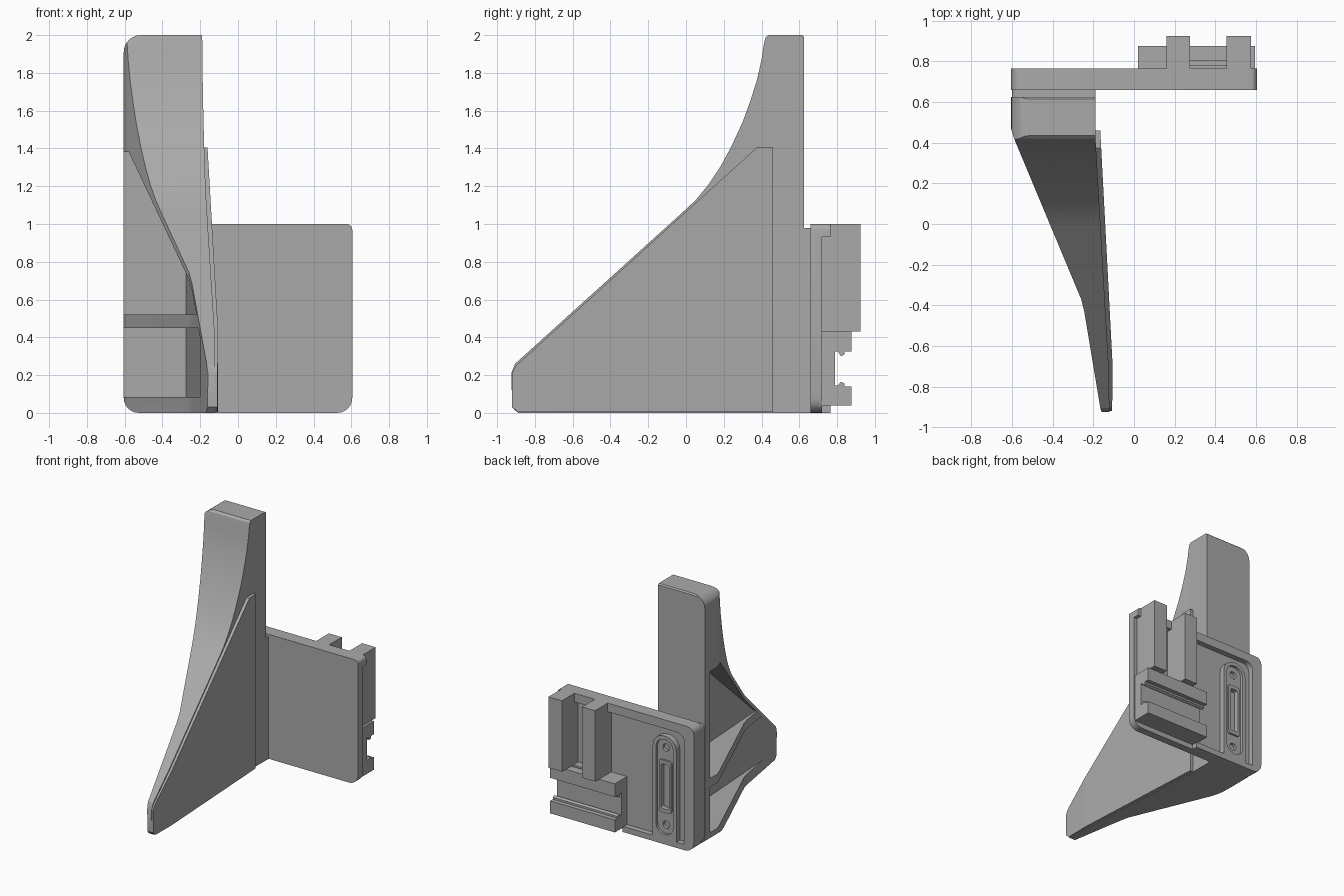
import bpy, bmesh, math

if "Cube" in bpy.data.objects:
    bpy.data.objects.remove(bpy.data.objects["Cube"])

grey = bpy.data.materials.new("mid_grey")
grey.diffuse_color = (0.40, 0.40, 0.40, 1)
grey.use_nodes = True
grey.node_tree.nodes["Principled BSDF"].inputs["Base Color"].default_value = grey.diffuse_color


def prism(name, pts, axis, a, b):
    """Extrude a 2D outline along an axis between a and b."""
    place = {"x": lambda p, t: (t, p[0], p[1]),
             "y": lambda p, t: (p[0], t, p[1]),
             "z": lambda p, t: (p[0], p[1], t)}[axis]
    bm = bmesh.new()
    lo = [bm.verts.new(place(p, a)) for p in pts]
    hi = [bm.verts.new(place(p, b)) for p in pts]
    n = len(pts)
    bm.faces.new(lo)
    bm.faces.new(hi)
    for i in range(n):
        bm.faces.new((lo[i], lo[(i + 1) % n], hi[(i + 1) % n], hi[i]))
    bmesh.ops.recalc_face_normals(bm, faces=bm.faces)
    me = bpy.data.meshes.new(name)
    bm.to_mesh(me)
    bm.free()
    me.materials.append(grey)
    ob = bpy.data.objects.new(name, me)
    bpy.context.collection.objects.link(ob)
    return ob


def box(name, x0, x1, y0, y1, z0, z1):
    return prism(name, [(x0, y0), (x1, y0), (x1, y1), (x0, y1)], "z", z0, z1)


def rounded(x0, x1, z0, z1, radii, seg=6):
    """Rectangle outline; radii for lower left, lower right, upper right, upper left."""
    pts = []
    corners = [(x0, z0, 1, 1, 180), (x1, z0, -1, 1, 270), (x1, z1, -1, -1, 0), (x0, z1, 1, -1, 90)]
    for (x, z, sx, sz, ang), r in zip(corners, radii):
        if r == 0:
            pts.append((x, z))
            continue
        for i in range(seg + 1):
            t = math.radians(ang + 90 * i / seg)
            pts.append((x + sx * r + r * math.cos(t), z + sz * r + r * math.sin(t)))
    return pts


def boolean(ob, tool, op):
    tool.hide_render = True
    m = ob.modifiers.new("cut", "BOOLEAN")
    m.operation, m.object, m.solver = op, tool, "EXACT"
    bpy.context.view_layer.objects.active = ob
    bpy.ops.object.modifier_apply(modifier=m.name)
    bpy.data.objects.remove(tool)


def smooth(ob):
    bpy.ops.object.select_all(action="DESELECT")
    ob.select_set(True)
    bpy.context.view_layer.objects.active = ob
    bpy.ops.object.shade_smooth_by_angle(angle=math.radians(25))


# Tall post sweeping down into a narrow wing: side profile x plan x front outline
curve = [(0.05, 1.125), (0.12, 1.21), (0.18, 1.30), (0.24, 1.41), (0.30, 1.54), (0.34, 1.65),
         (0.375, 1.76), (0.40, 1.87), (0.412, 1.95), (0.42, 1.985), (0.435, 2.0)]
side = [(0.625, 0), (-0.89, 0), (-0.92, 0.03), (-0.925, 0.21), (-0.905, 0.26), (-0.02, 1.06)]
post = prism("post_and_wing", side + curve + [(0.615, 2.0), (0.625, 1.99)], "x", -0.7, 0.1)
plan = [(-0.605, 0.7), (-0.605, 0.47), (-0.59, 0.42), (-0.26, -0.37), (-0.245, -0.43),
        (-0.165, -0.91), (-0.15, -0.95), (-0.12, -0.95), (-0.125, -0.7), (-0.19, 0.43), (-0.19, 0.7)]
boolean(post, prism("plan_helper", plan, "z", -0.1, 2.1), "INTERSECT")
boolean(post, prism("front_helper", rounded(-0.605, 0, 0, 2, (0.08, 0, 0, 0.09)), "y", -1.5, 1.5),
        "INTERSECT")

# Pocket behind the slope, open to the left and split by a rib
pocket_plan = [(-0.9, 0.56), (-0.275, 0.56), (-0.2, -0.7), (-0.9, -0.7)]
low = [(0.6, 0.085), (-0.8, 0.085), (-0.8, 0.3), (-0.64, 0.45), (0.6, 0.45)]
high = [(0.6, 0.52), (-0.58, 0.52), (0.39, 1.38), (0.6, 1.38)]
for profile in (low, high):
    cutter = prism("pocket_cutter", profile, "x", -0.9, 0)
    boolean(cutter, prism("pocket_plan_helper", pocket_plan, "z", 0, 2), "INTERSECT")
    boolean(post, cutter, "DIFFERENCE")
smooth(post)

# Raised panel on the wing's right side
panel = prism("side_panel", [(0.46, 0.005), (-0.89, 0.005), (-0.92, 0.03), (-0.92, 0.215), (-0.9, 0.25),
                             (0.375, 1.405), (0.46, 1.405)], "x", -0.3, 0.1)
boolean(panel, prism("panel_helper", [(-0.20, 0.5), (-0.168, 0.5), (-0.105, -0.7), (-0.108, -0.95),
                                      (-0.135, -0.95), (-0.14, -0.7)], "z", -0.1, 2), "INTERSECT")

# Neck joining post and mounting plate
prism("neck", rounded(-0.6, -0.19, 0, 0.98, (0.08, 0, 0, 0.03)), "y", 0.6, 0.68)

# Mounting plate with a recessed back
plate = prism("mounting_plate", rounded(-0.605, 0.605, 0, 1, (0.08, 0.08, 0.03, 0.05)), "y", 0.66, 0.765)
boolean(plate, prism("recess_cutter", rounded(-0.52, 0.9, 0.045, 0.93, (0, 0, 0, 0.06)), "y", 0.72, 0.9),
        "DIFFERENCE")
boolean(plate, box("edge_cutter", 0.03, 0.9, 0.72, 0.9, -0.1, 0.1), "DIFFERENCE")
smooth(plate)

# Rounded pad with a slot and two screw holes
pad = prism("slot_pad", rounded(-0.45, -0.24, 0.03, 0.87, (0, 0, 0.1, 0.1), 8), "y", 0.70, 0.765)
boolean(pad, prism("pad_cutter", rounded(-0.42, -0.27, 0.08, 0.84, (0.07,) * 4, 8), "y", 0.745, 0.9),
        "DIFFERENCE")
boolean(pad, prism("slot_cutter", rounded(-0.39, -0.30, 0.27, 0.65, (0.015,) * 4, 3), "y", 0.715, 0.9),
        "DIFFERENCE")
for z in (0.15, 0.77):
    boolean(pad, prism("hole_cutter", rounded(-0.375, -0.315, z - 0.03, z + 0.03, (0.0299,) * 4, 5),
                       "y", 0.715, 0.9), "DIFFERENCE")
smooth(pad)
rim = prism("slot_rim", rounded(-0.40, -0.29, 0.25, 0.67, (0.02,) * 4, 3), "y", 0.71, 0.76)
boolean(rim, prism("rim_cutter", rounded(-0.38, -0.31, 0.28, 0.64, (0.015,) * 4, 3), "y", 0.72, 0.9),
        "DIFFERENCE")

# Two upright rails
for name, x0, x1 in (("inner_rail", 0.16, 0.275), ("outer_rail", 0.455, 0.575)):
    box(name, x0, x1, 0.70, 0.925, 0.43, 1.0)

# Lower block with a horizontal T-shaped channel
channel = [(0.70, 0.43), (0.875, 0.43), (0.875, 0.325), (0.84, 0.325), (0.84, 0.31), (0.82, 0.30),
           (0.805, 0.325), (0.79, 0.325), (0.79, 0.145), (0.805, 0.145), (0.82, 0.165), (0.84, 0.155),
           (0.84, 0.14), (0.875, 0.14), (0.875, 0.04), (0.70, 0.04)]
block = prism("channel_block", channel, "x", 0.02, 0.595)
boolean(block, prism("notch_cutter", rounded(0.265, 0.465, 0.36, 0.6, (0,) * 4), "y", 0.78, 0.805),
        "DIFFERENCE")
